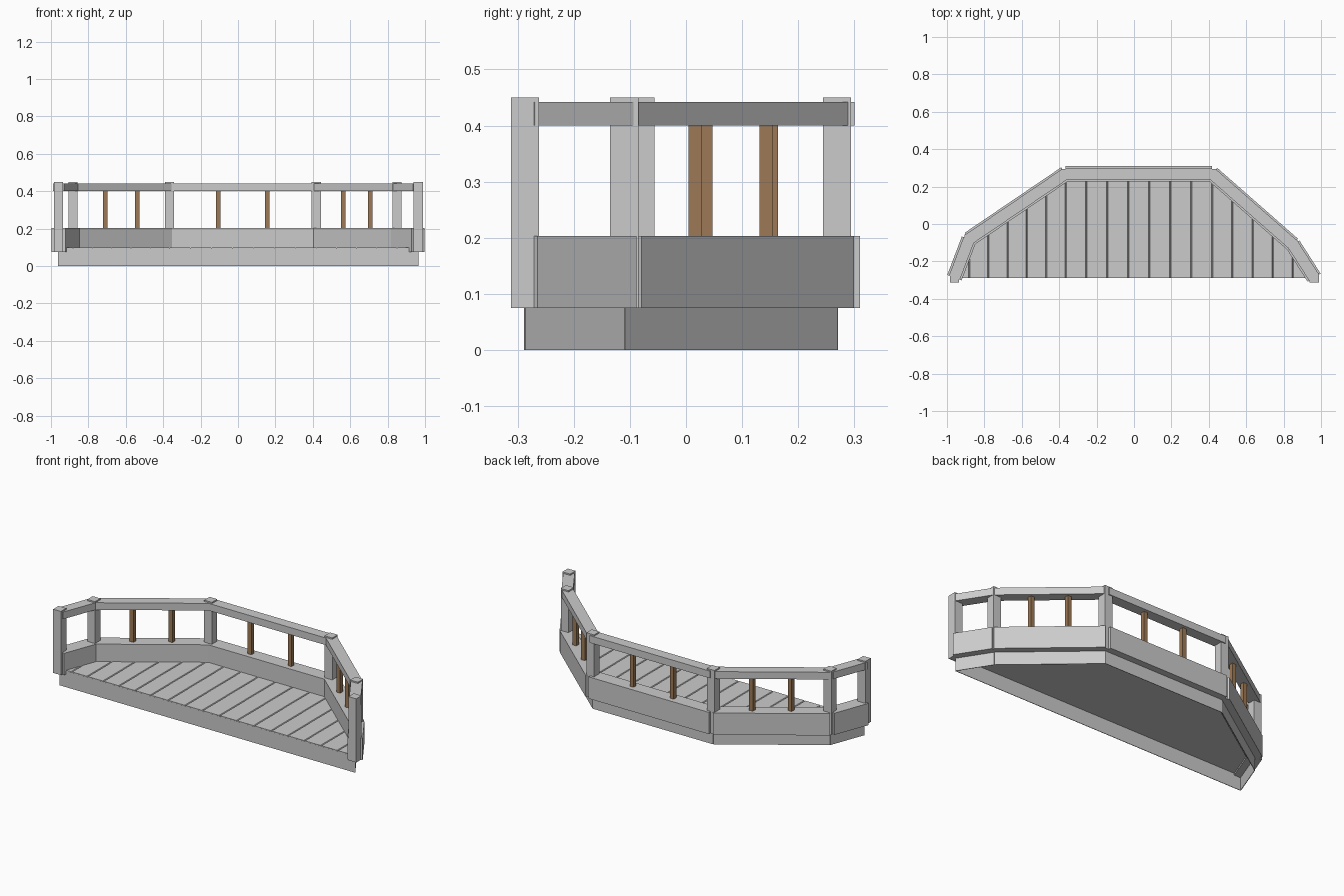
import bpy, bmesh
from mathutils import Vector

if "Cube" in bpy.data.objects:
    bpy.data.objects.remove(bpy.data.objects["Cube"], do_unlink=True)


def make_material(name, color):
    m = bpy.data.materials.new(name)
    m.use_nodes = True
    m.diffuse_color = color
    m.node_tree.nodes["Principled BSDF"].inputs["Base Color"].default_value = color
    return m


GREY = make_material("light grey", (0.6, 0.6, 0.6, 1))
BROWN = make_material("wood brown", (0.34, 0.195, 0.093, 1))


def prisms(name, outlines, z0, z1, mat, tops=None):
    """One object made of flat outlines joined to the same or narrower tops."""
    bm = bmesh.new()
    for outline, top in zip(outlines, tops or outlines):
        low = [bm.verts.new((p[0], p[1], z0)) for p in outline]
        high = [bm.verts.new((p[0], p[1], z1)) for p in top]
        bm.faces.new(low)
        bm.faces.new(high)
        n = len(low)
        for i in range(n):
            j = (i + 1) % n
            bm.faces.new((low[i], low[j], high[j], high[i]))
    bmesh.ops.recalc_face_normals(bm, faces=bm.faces[:])
    mesh = bpy.data.meshes.new(name)
    bm.to_mesh(mesh)
    bm.free()
    mesh.materials.append(mat)
    obj = bpy.data.objects.new(name, mesh)
    bpy.context.collection.objects.link(obj)
    return obj


def square(c, size):
    h = size / 2
    return [(c.x - h, c.y - h), (c.x + h, c.y - h), (c.x + h, c.y + h), (c.x - h, c.y + h)]


def strip(a, b, width):
    """Rectangle of the given width around the line a-b."""
    d = (b - a).normalized()
    n = Vector((-d.y, d.x)) * width / 2
    return [a + n, b + n, b - n, a - n]


# Centre line of the railing, running round the back
path = [Vector(p) for p in ((-0.96, -0.287), (-0.882, -0.081), (-0.366, 0.269),
                            (0.418, 0.269), (0.85, -0.11), (0.963, -0.287))]
spans = list(zip(path, path[1:]))
FRONT = -0.288

# Thin fascia boards all round the base, open underneath
fascia = [strip(a, b, 0.003) for a, b in spans + [(path[-1], path[0])]]
prisms("base_fascia", fascia, 0, 0.095, GREY)

# Floor deck
prisms("floor_deck", [path], 0.086, 0.095, GREY)

# Floor planks, bevelled along their long sides to form V grooves
planks, plank_tops = [], []
bevel = 0.004
for (a, b), count in zip(spans, (1, 5, 7, 4, 1)):
    for i in range(count):
        p, q = a.lerp(b, i / count), a.lerp(b, (i + 1) / count)
        t = bevel / (q.x - p.x)
        for group, u, v in ((planks, p, q), (plank_tops, p.lerp(q, t), p.lerp(q, 1 - t))):
            group.append([(u.x, FRONT), (v.x, FRONT), v, u])
prisms("floor_planks", planks, 0.095, 0.1, GREY, plank_tops)

# Low wall and top rail, one straight piece per span
names = ("right_end", "right", "back", "left", "left_end")
for name, (a, b) in zip(names, spans):
    prisms(name + "_low_wall", [strip(a, b, 0.082)], 0.075, 0.203, GREY)
    prisms(name + "_top_rail", [strip(a, b, 0.062)], 0.4, 0.442, GREY)

# Posts at every corner and end
for i, p in enumerate(path):
    prisms(f"post_{i + 1}", [square(p, 0.05)], 0.075, 0.45, GREY)

# Two balusters in each of the three long spans
for name, (a, b) in list(zip(names, spans))[1:4]:
    prisms(name + "_balusters", [square(a.lerp(b, k / 3), 0.024) for k in (1, 2)],
           0.2, 0.402, BROWN)
